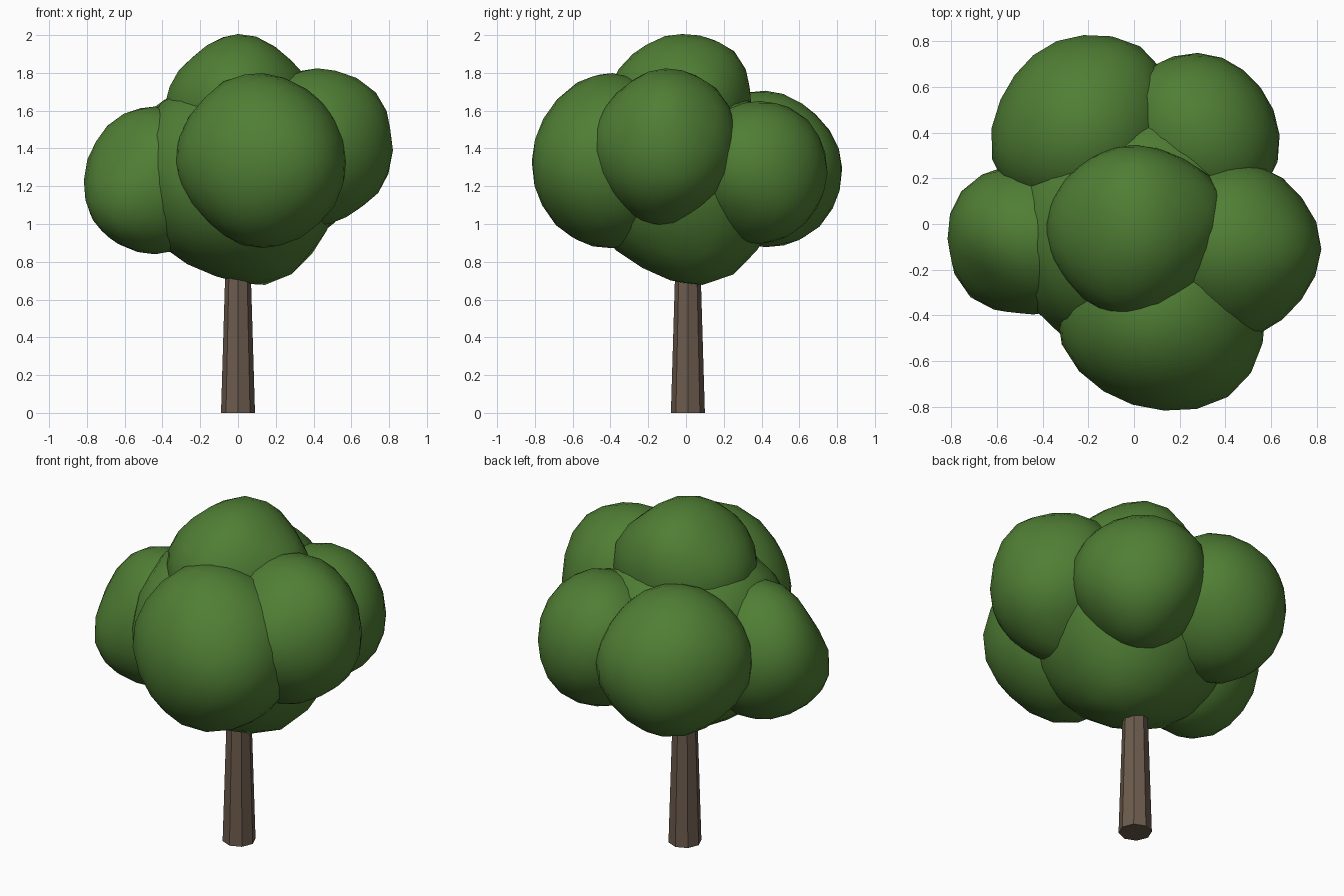
import bpy, bmesh
from mathutils import Vector


def material(name, rgb):
    m = bpy.data.materials.new(name)
    m.diffuse_color = (*rgb, 1)
    return m


leaf = material("leaf_green", (0.08, 0.21, 0.035))
bark = material("bark_brown", (0.15, 0.105, 0.075))


def add_object(name, bm, mat, smooth):
    me = bpy.data.meshes.new(name)
    bm.to_mesh(me)
    bm.free()
    for p in me.polygons:
        p.use_smooth = smooth
    me.materials.append(mat)
    ob = bpy.data.objects.new(name, me)
    bpy.context.collection.objects.link(ob)
    return ob


def foliage(name, centre, radii, bumps=()):
    """Icosphere stretched to radii, pushed in or out along bump directions."""
    bm = bmesh.new()
    bmesh.ops.create_icosphere(bm, subdivisions=3, radius=1)
    for v in bm.verts:
        d = v.co.normalized()
        s = 1.0
        for direction, amount in bumps:
            s += amount * max(0, d.dot(Vector(direction).normalized())) ** 7
        v.co = Vector(c + r * k * s for c, r, k in zip(centre, radii, d))
    return add_object(name, bm, leaf, True)


# Foliage clumps
foliage("foliage_core", (0.02, 0.0, 1.22), (0.54, 0.54, 0.50),
        [((0.3, 0.22, -1), 0.14), ((-0.35, -0.3, -1), -0.04), ((-0.7, -0.1, 0.75), 0.13),
         ((-0.7, -0.7, 0.1), 0.10), ((-0.5, 0.5, 0.7), 0.06), ((-0.4, -0.5, 0.8), 0.06),
         ((0.3, 0.6, 0.75), 0.08), ((0.8, 0, -0.6), -0.04), ((0, 0.8, -0.6), -0.04),
         ((-0.7, -0.3, -0.7), 0.06)])
foliage("foliage_top", (0.0, -0.02, 1.62), (0.37, 0.365, 0.37),
        [((0, 0.65, 0.75), 0.10), ((0.7, 0, 0.7), -0.02), ((-0.7, 0, 0.7), -0.04),
         ((1, 0.3, 0.1), 0.14), ((-0.1, -1, 0.2), 0.10), ((-0.95, 0, 0.1), 0.06),
         ((0.15, -0.3, 0.95), 0.05)])
foliage("foliage_front", (0.13, -0.39, 1.33), (0.445, 0.42, 0.45),
        [((0.7, 0, 0.7), 0.0), ((-0.7, 0, -0.7), -0.04), ((0, -0.7, -0.7), 0.02),
         ((-0.3, -0.15, 1), 0.06), ((-1, -0.2, 0), 0.06), ((0.6, -0.75, -0.05), 0.08),
         ((-0.2, -0.3, -1), 0.03)])
foliage("foliage_right", (0.42, -0.11, 1.39), (0.37, 0.36, 0.42),
        [((0.8, 0, 0.6), 0.11), ((0, 0.75, 0.65), 0.08), ((0, 0.6, -0.8), -0.10),
         ((0.1, -1, 0.1), 0.10), ((0, -0.65, -0.75), -0.05), ((1, 0.15, -0.3), 0.08),
         ((0.4, 0.9, 0.1), 0.07), ((0.75, -0.6, 0), 0.03), ((0.6, 0, -0.8), -0.06),
         ((-0.2, 0, 1), 0.03)])
foliage("foliage_left", (-0.44, -0.065, 1.23), (0.365, 0.33, 0.39),
        [((-0.65, -0.65, -0.4), 0.14), ((-0.6, 0.2, 0.8), 0.03), ((-0.95, 0, -0.3), 0.02),
         ((-0.75, 0.6, 0.1), 0.07), ((-0.6, -0.6, 0.5), -0.10)])
foliage("foliage_back_right", (0.28, 0.39, 1.27), (0.35, 0.36, 0.38),
        [((0.7, 0.7, 0), -0.03), ((0.9, -0.4, 0.1), 0.05), ((-0.5, 0.5, 0.5), 0.08),
         ((0.5, -0.5, 0.5), 0.06), ((0.6, -0.3, -0.7), -0.07), ((-0.4, 0.6, -0.7), -0.06)])
foliage("foliage_back_left", (-0.22, 0.42, 1.295), (0.385, 0.405, 0.415),
        [((0.7, 0.7, 0), 0.10), ((0, 0.7, 0.7), -0.04), ((0, 0.6, -0.8), 0.03),
         ((-0.9, -0.4, 0), 0.10), ((-0.7, 0.6, 0.1), -0.03), ((-0.5, 0.3, 0.8), -0.03)])

# Tapered eight-sided trunk, ending inside the foliage
bm = bmesh.new()
bmesh.ops.create_cone(bm, cap_ends=True, segments=8, radius1=0.09,
                      radius2=0.06, depth=1.0)
bmesh.ops.translate(bm, verts=bm.verts, vec=(0, 0.01, 0.5))
add_object("trunk", bm, bark, False)
